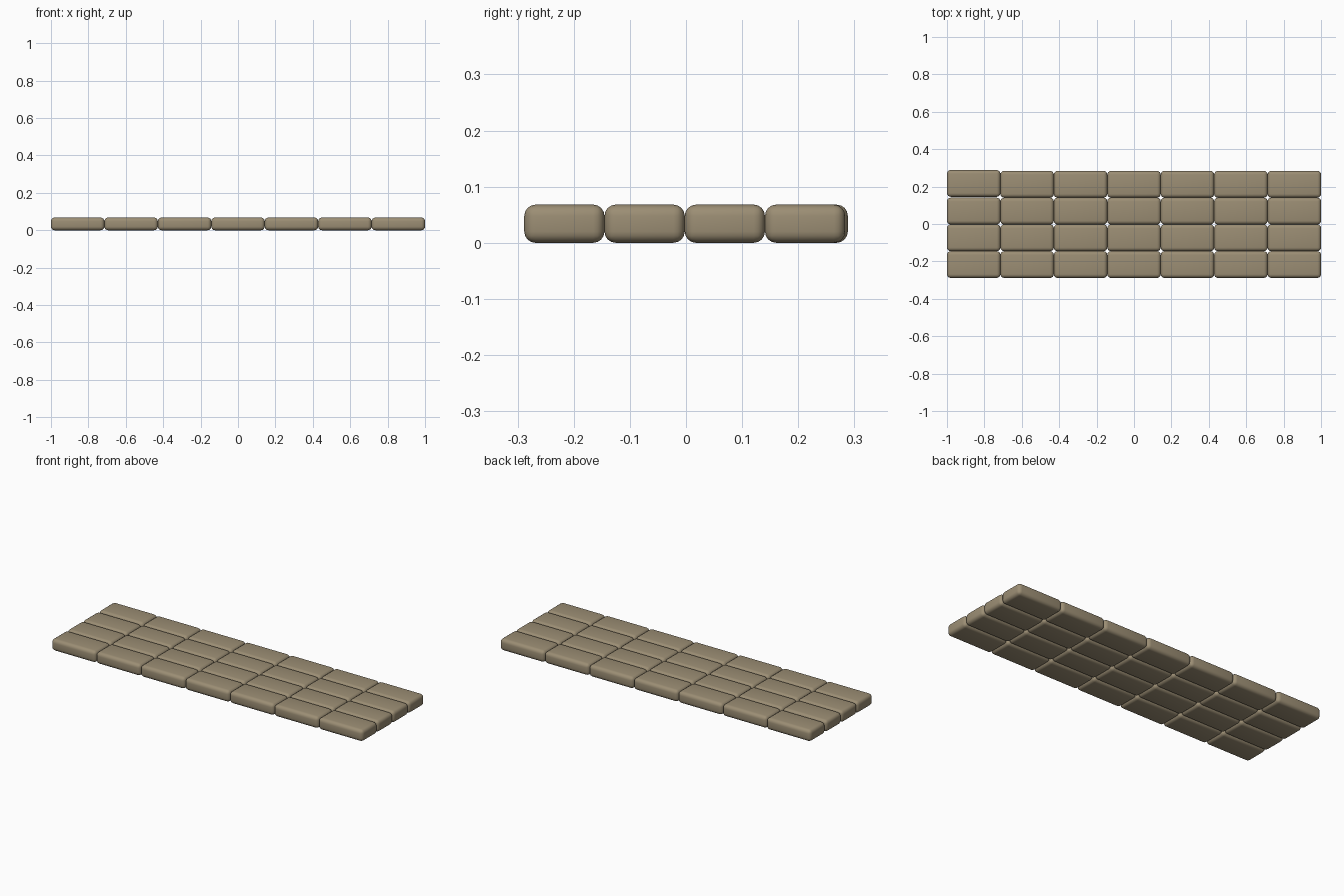
import bpy, bmesh

if "Cube" in bpy.data.objects:
    bpy.data.objects.remove(bpy.data.objects["Cube"])

COLS, ROWS = 7, 4
PX, PY, H = 2 / 7, 0.143, 0.068

stone = bpy.data.materials.new("tan stone")
stone.diffuse_color = (0.33, 0.27, 0.175, 1)
stone.use_nodes = True
stone.node_tree.nodes["Principled BSDF"].inputs["Base Color"].default_value = stone.diffuse_color


def make_brick_mesh():
    # one paving brick: box with all edges rounded
    bm = bmesh.new()
    bmesh.ops.create_cube(bm, size=1)
    bmesh.ops.scale(bm, vec=(PX, PY, H), verts=bm.verts)
    bmesh.ops.bevel(bm, geom=bm.edges[:], offset=0.02, offset_type='OFFSET',
                    segments=4, profile=0.5, affect='EDGES')
    for f in bm.faces:
        # rounded strips are smooth, the six big sides stay flat
        f.smooth = True
    bm.normal_update()
    me = bpy.data.meshes.new("brick")
    bm.to_mesh(me)
    bm.free()
    me.materials.append(stone)
    return me


mesh = make_brick_mesh()

# grid of bricks, the back left one pushed slightly out of line
for r in range(ROWS):
    for c in range(COLS):
        brick = bpy.data.objects.new(f"brick_row{r + 1}_{c + 1}", mesh)
        x = (c - (COLS - 1) / 2) * PX
        y = (r - (ROWS - 1) / 2) * PY - 0.0023
        if r == ROWS - 1 and c == 0:
            y += 0.0047
        brick.location = (x, y, H / 2)
        bpy.context.collection.objects.link(brick)
